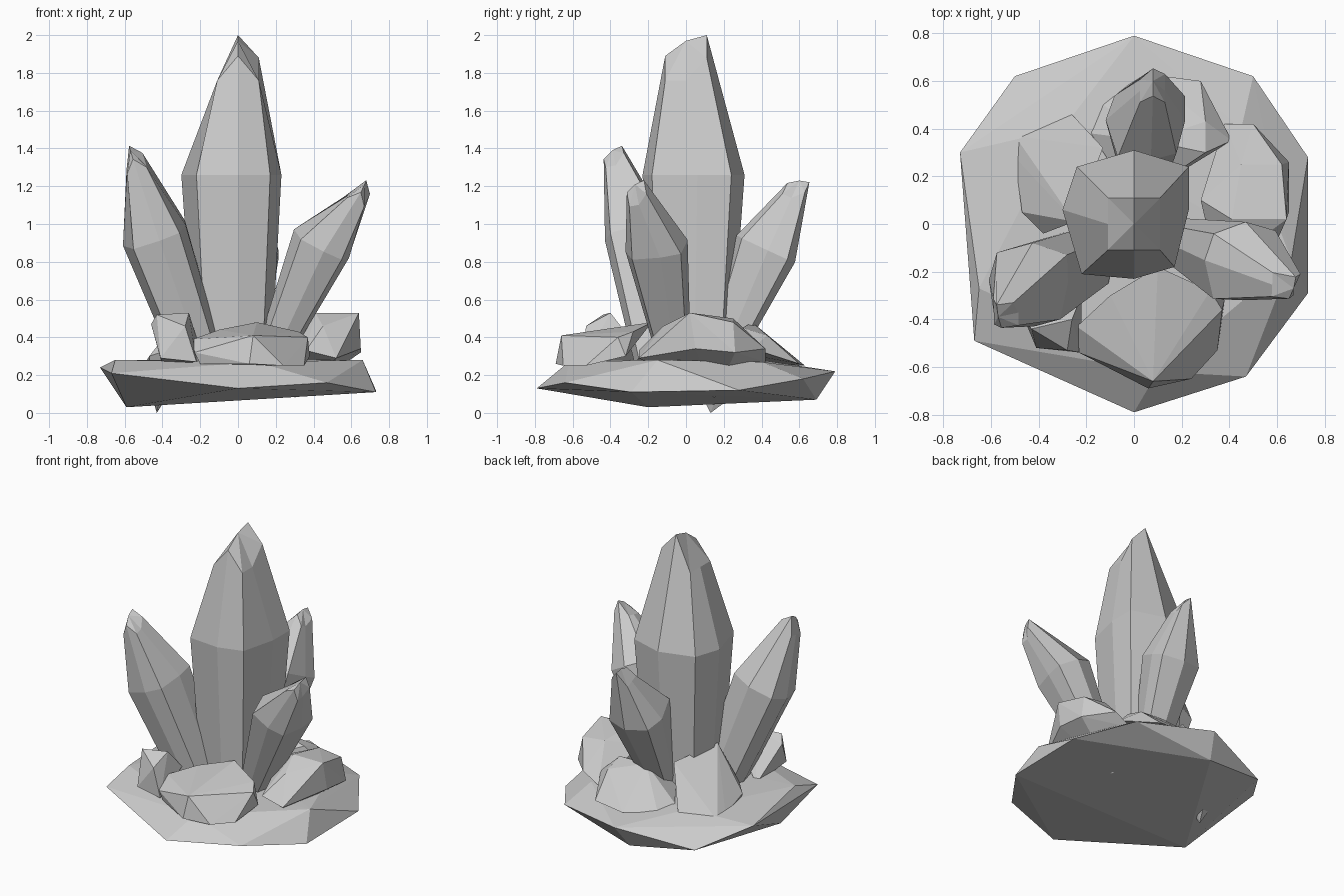
import bpy
import bmesh
from mathutils import Vector

default_cube = bpy.data.objects.get("Cube")
if default_cube:
    bpy.data.objects.remove(default_cube, do_unlink=True)

# One plain stone colour for every part
GREY = (0.6, 0.6, 0.6, 1.0)
stone = bpy.data.materials.new("stone_grey")
stone.use_nodes = True
stone.diffuse_color = GREY
stone.node_tree.nodes["Principled BSDF"].inputs["Base Color"].default_value = GREY


def finish(name, bm):
    """Turn a bmesh into a flat shaded object made of stone."""
    bmesh.ops.recalc_face_normals(bm, faces=bm.faces)
    mesh = bpy.data.meshes.new(name)
    bm.to_mesh(mesh)
    bm.free()
    mesh.materials.append(stone)
    part = bpy.data.objects.new(name, mesh)
    bpy.context.collection.objects.link(part)
    return part


def boulder(name, corners):
    """Chiselled rock: the convex hull of a few corner points."""
    bm = bmesh.new()
    for corner in corners:
        bm.verts.new(corner)
    hull = bmesh.ops.convex_hull(bm, input=bm.verts)
    unused = [v for v in hull["geom_interior"] if isinstance(v, bmesh.types.BMVert)]
    bmesh.ops.delete(bm, geom=unused, context="VERTS")
    return finish(name, bm)


# Cross-section of a crystal at its widest, and the slanted ring round its point
GIRDLE = [(0, .31), (.23, .24), (.23, .06), (.17, -.18),
          (0, -.23), (-.22, -.21), (-.3, .06), (-.24, .24)]
CROWN = [(0, .11, .03), (.11, .11, -.09), (.11, 0, -.21), (.11, -.11, -.21),
         (0, -.11, -.08), (-.11, -.11, -.21), (-.11, 0, -.21), (-.11, .11, -.21)]


def crystal(name, root, girdle, tip, size=1.0, foot=0.75, crown=1.0):
    """Eight-sided crystal flaring from root to girdle, then closing on a tip."""
    root, girdle, tip = Vector(root), Vector(girdle), Vector(tip)
    turn = Vector((0, 0, 1)).rotation_difference(tip - root)
    bm = bmesh.new()

    def ring(centre, points, scale):
        return [bm.verts.new(centre + turn @ (Vector(p).to_3d() * scale)) for p in points]

    rings = [ring(root, GIRDLE, size * foot),
             ring(girdle, GIRDLE, size),
             ring(tip, CROWN, size * crown)]
    point = bm.verts.new(tip)
    count = len(GIRDLE)
    for i in range(count):
        j = (i + 1) % count
        for low, high in zip(rings, rings[1:]):
            bm.faces.new((low[i], low[j], high[j], high[i]))
        bm.faces.new((rings[-1][i], rings[-1][j], point))
    bm.faces.new(list(reversed(rings[0])))
    return finish(name, bm)


# Crystal cluster
crystal("centre_crystal", (0, 0, .2), (0, 0, 1.26), (0, 0, 1.97))
crystal("right_crystal", (-.19, -.16, .28), (-.42, -.28, .94), (-.57, -.39, 1.39),
        size=.66, crown=.75)
crystal("left_crystal", (.2, -.08, .32), (.46, -.18, .88), (.67, -.27, 1.21),
        size=.62, foot=.55, crown=.75)
crystal("back_crystal", (.05, .18, .32), (.07, .4, .88), (.08, .6, 1.23),
        size=.63, foot=.55, crown=.75)

# Broad base slab: outer rim, tilted underside and gently raised top
rim = [(0, .79, .22), (.5, .62, .18), (.73, .28, .12), (.73, -.29, .11), (.47, -.64, .16),
       (0, -.79, .13), (-.67, -.49, .21), (-.73, .3, .24), (-.5, .62, .13)]
underside = [(-.59, -.2, .03), (-.05, .69, .07)]
crest = [(-.65, -.27, .28), (.66, -.15, .28), (.1, -.62, .27), (.45, .4, .27), (-.3, .4, .28)]
boulder("base_slab", rim + underside + crest)

# Loose rocks round the crystals
boulder("front_rock", [
    (.08, -.66, .41), (.37, -.36, .4), (.32, -.28, .43), (-.24, -.43, .39), (-.1, -.3, .44),
    (.1, -.18, .48), (-.23, -.54, .32), (-.2, -.54, .26), (.06, -.69, .26), (.24, -.65, .25),
    (.38, -.32, .3), (.35, -.53, .25)])
boulder("front_right_rock", [
    (-.43, -.44, .52), (-.26, -.4, .53), (-.41, -.52, .29), (-.22, -.54, .27),
    (-.46, -.4, .47), (-.22, -.3, .4), (-.4, -.2, .25), (-.28, -.53, .46)])
boulder("left_rock", [
    (.64, .02, .53), (.45, .25, .5), (.62, .25, .48), (.65, .26, .32), (.41, .02, .53),
    (.5, .42, .34), (.65, .05, .34), (.52, -.25, .29), (.36, -.25, .33), (.45, -.12, .46),
    (.28, .1, .46), (.38, .42, .27), (.3, .15, .08)])
boulder("back_rock", [
    (.28, .6, .26), (.05, .63, .25), (-.18, .38, .28), (-.14, .51, .25), (.41, .35, .34),
    (.3, .3, .45), (.06, .35, .48), (.3, .43, .41), (0, .1, .35)])
boulder("back_right_rock", [
    (-.5, .37, .24), (-.5, .28, .25), (-.27, .47, .25), (-.13, .32, .53), (-.25, .01, .58),
    (-.47, .05, .3), (-.38, -.04, .33), (-.43, .13, 0)])
